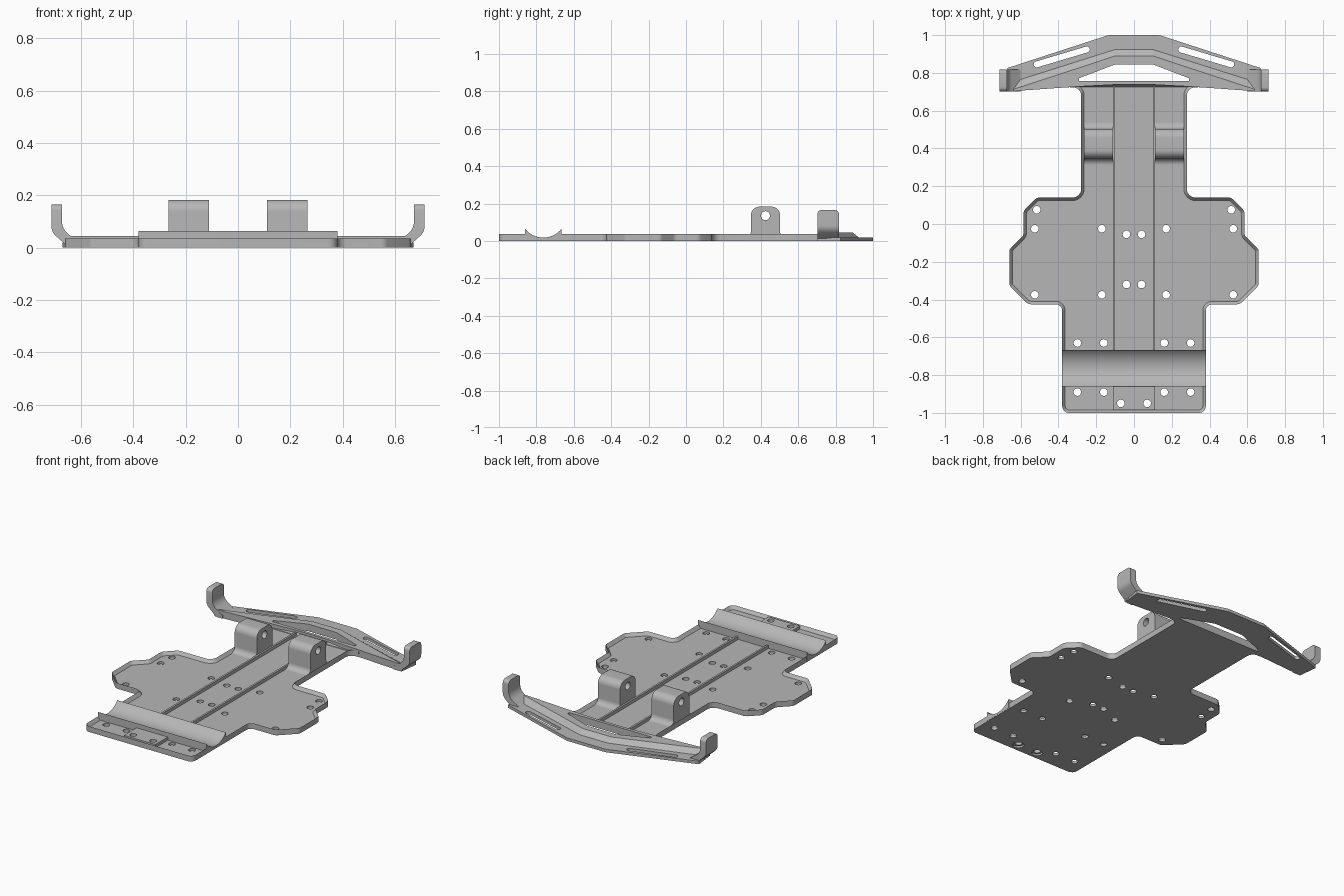
import bpy, bmesh, math
from mathutils import Vector

if "Cube" in bpy.data.objects:
    bpy.data.objects.remove(bpy.data.objects["Cube"], do_unlink=True)

grey = bpy.data.materials.new("plain grey")
grey.use_nodes = True
COLOR = (0.47, 0.47, 0.47, 1)
grey.diffuse_color = COLOR
grey.node_tree.nodes["Principled BSDF"].inputs["Base Color"].default_value = COLOR


def finish(name, bm):
    bmesh.ops.recalc_face_normals(bm, faces=bm.faces)
    me = bpy.data.meshes.new(name)
    bm.to_mesh(me)
    bm.free()
    ob = bpy.data.objects.new(name, me)
    bpy.context.collection.objects.link(ob)
    me.materials.append(grey)
    return ob


def smooth(ob):
    bpy.ops.object.select_all(action="DESELECT")
    ob.select_set(True)
    bpy.context.view_layer.objects.active = ob
    bpy.ops.object.shade_smooth_by_angle(angle=math.radians(32))


def rounded(points, steps=6):
    """Round each (x, y, radius) corner with a short curve."""
    out, n = [], len(points)
    for i, (x, y, r) in enumerate(points):
        p = Vector((x, y))
        if r == 0:
            out.append(p)
            continue
        a = (Vector(points[i - 1][:2]) - p).normalized()
        b = (Vector(points[(i + 1) % n][:2]) - p).normalized()
        half = a.angle(b) / 2
        mid = (a + b).normalized()
        c = p + mid * r / math.sin(half)
        s, e = p + a * r / math.tan(half) - c, p + b * r / math.tan(half) - c
        for k in range(steps + 1):
            out.append(c + s.lerp(e, k / steps).normalized() * r)
    return out


def mirrored(half):
    return half + [(-x, y, r) for x, y, r in reversed(half)]


def prism(bm, pts, axis, lo, hi):
    """Extrude a 2D outline along z (x, y points) or x (y, z points) or y (x, z points)."""
    def place(p, d):
        return {"z": (p[0], p[1], d), "x": (d, p[0], p[1]), "y": (p[0], d, p[1])}[axis]
    low = [bm.verts.new(place(p, lo)) for p in pts]
    high = [bm.verts.new(place(p, hi)) for p in pts]
    bm.faces.new(low)
    top = bm.faces.new(high)
    for i in range(len(pts)):
        j = (i + 1) % len(pts)
        bm.faces.new((low[i], low[j], high[j], high[i]))
    return top


def circle(a, b, r, n=24):
    return [(a + r * math.cos(2 * math.pi * i / n), b + r * math.sin(2 * math.pi * i / n))
            for i in range(n)]


def box(bm, x0, x1, y0, y1, z0, z1):
    prism(bm, [(x0, y0), (x1, y0), (x1, y1), (x0, y1)], "z", z0, z1)


def cut(ob, shapes):
    """Subtract prisms, one boolean per group so cutters never overlap."""
    for group in shapes:
        bm = bmesh.new()
        for s in group:
            prism(bm, *s)
        cutter = finish("cutter", bm)
        cutter.hide_render = True
        mod = ob.modifiers.new("cut", "BOOLEAN")
        mod.operation, mod.solver, mod.object = "DIFFERENCE", "EXACT", cutter
        bpy.context.view_layer.objects.active = ob
        bpy.ops.object.modifier_apply(modifier=mod.name)
        bpy.data.objects.remove(cutter, do_unlink=True)


RIM, FLOOR = 0.036, 0.016
trough = (circle(-0.763, 0.143, 0.125, 96), "x", -0.6, 0.6)

# Chassis tray: floor with a raised rim
half = [(0.38, -1, 0.035), (0.38, -0.425, 0.035), (0.56, -0.425, 0.035), (0.66, -0.325, 0.03),
        (0.66, -0.135, 0.03), (0.585, -0.06, 0.03), (0.585, 0.07, 0.04), (0.515, 0.14, 0.04),
        (0.28, 0.14, 0.045), (0.28, 0.722, 0.04), (0.34, 0.722, 0), (0.34, 0.742, 0)]
bm = bmesh.new()
top = prism(bm, rounded(mirrored(half)), "z", 0, RIM)
bmesh.ops.recalc_face_normals(bm, faces=bm.faces)
bmesh.ops.inset_region(bm, faces=[top], thickness=0.016, use_even_offset=True)
bmesh.ops.translate(bm, verts=top.verts, vec=(0, 0, FLOOR - RIM))
tray = finish("chassis_tray", bm)
holes = [(0.16, -0.89), (0.30, -0.89), (0.16, -0.63), (0.30, -0.63), (0.17, -0.375),
         (0.525, -0.375), (0.04, -0.32), (0.04, -0.055), (0.17, -0.025), (0.525, -0.025),
         (0.515, 0.075), (0.07, -0.95)]
drills = [(circle(s * x, y, 0.02), "z", -0.1, 0.1) for x, y in holes for s in (1, -1)]
sinks = [(circle(s * 0.07, -0.95, 0.032), "z", -0.1, 0.011) for s in (1, -1)]
cut(tray, [drills, sinks, [trough]])
smooth(tray)

# Raised pad at the front edge
bm = bmesh.new()
box(bm, -0.11, 0.11, -0.985, -0.855, FLOOR - 0.002, RIM)
pad = finish("front_pad", bm)
cut(pad, [drills[-2:]])
smooth(pad)

# Trough-shaped cradle across the front
bm = bmesh.new()
box(bm, -0.381, 0.381, -0.86, -0.666, 0.004, 0.068)
cradle = finish("axle_cradle", bm)
cut(cradle, [[trough]])
smooth(cradle)

for side, s in (("left", 1), ("right", -1)):
    # Long stiffening rib
    bm = bmesh.new()
    box(bm, min(s * 0.1, s * 0.112), max(s * 0.1, s * 0.112), -0.67, 0.73, 0.01, RIM)
    finish(side + "_rib", bm)

    # Upright lug with a cross hole and flared foot
    foot = 0.035
    outline = [(0.347 - foot, 0.012, 0), (0.347 - foot, FLOOR, 0), (0.347, FLOOR, foot * 0.99),
               (0.347, 0.183, 0.045), (0.503, 0.183, 0.045), (0.503, FLOOR, foot * 0.99),
               (0.503 + foot, FLOOR, 0), (0.503 + foot, 0.012, 0)]
    bm = bmesh.new()
    prism(bm, rounded(outline, 8), "x", s * 0.111, s * 0.266)
    lug = finish(side + "_lug", bm)
    cut(lug, [[(circle(0.425, 0.135, 0.024), "x", -0.5, 0.5)]])
    smooth(lug)

# Bumper plate with slots and a central opening
opening = (mirrored([(0.29, 0.757, 0), (0.29, 0.772, 0), (0.1, 0.845, 0)]), "z", -0.1, 0.2)
slots = []
for s in (1, -1):
    a, b = Vector((s * 0.25, 0.924)), Vector((s * 0.515, 0.845))
    d = (b - a).normalized() * 0.016
    n = Vector((-d.y, d.x))
    arc = [math.pi * k / 8 for k in range(9)]
    pts = [b + n * math.cos(t) + d * math.sin(t) for t in arc]
    pts += [a - n * math.cos(t) - d * math.sin(t) for t in arc]
    slots.append((pts, "z", -0.1, 0.2))
bm = bmesh.new()
prism(bm, rounded(mirrored([(0.3, 0.727, 0), (0.655, 0.703, 0), (0.67, 0.826, 0),
                            (0.135, 1.0, 0.06)])), "z", 0, 0.019)
bumper = finish("bumper_plate", bm)
cut(bumper, [[opening], slots])
smooth(bumper)

# Raised chevron on the bumper with a sloped leading face
stations = [(0.1, 0.738, 0.89, 0.925), (0.29, 0.728, 0.827, 0.865), (0.66, 0.702, 0.706, 0.748)]
stations = [(-x, *r) for x, *r in reversed(stations)] + stations
bm = bmesh.new()
rows = []
for x, rear, crest, toe in stations:
    section = [(rear, 0.005), (rear, 0.045), (crest, 0.045), (toe, 0.018), (toe, 0.005)]
    rows.append([bm.verts.new((x, y, z)) for y, z in section])
for p, q in zip(rows, rows[1:]):
    for i in range(5):
        j = (i + 1) % 5
        bm.faces.new((p[i], p[j], q[j], q[i]))
bm.faces.new(rows[0])
bm.faces.new(rows[-1])
chevron = finish("bumper_chevron", bm)
cut(chevron, [[opening]])

# Upturned bumper tips
for side, s in (("left", 1), ("right", -1)):
    pts = rounded([(0.60, 0, 0), (0.645, 0, 0.02), (0.713, 0.06, 0.05), (0.713, 0.165, 0),
                   (0.672, 0.165, 0), (0.672, 0.068, 0.06), (0.60, 0.019, 0)])
    bm = bmesh.new()
    prism(bm, [(s * x, z) for x, z in pts], "y", 0.702, 0.818)
    ends = [e for e in bm.edges if all(v.co.z > 0.16 for v in e.verts)
            and abs(e.verts[0].co.y - e.verts[1].co.y) < 0.01]
    bmesh.ops.bevel(bm, geom=ends, offset=0.022, segments=5, profile=0.5, affect="EDGES")
    smooth(finish(side + "_bumper_tip", bm))
